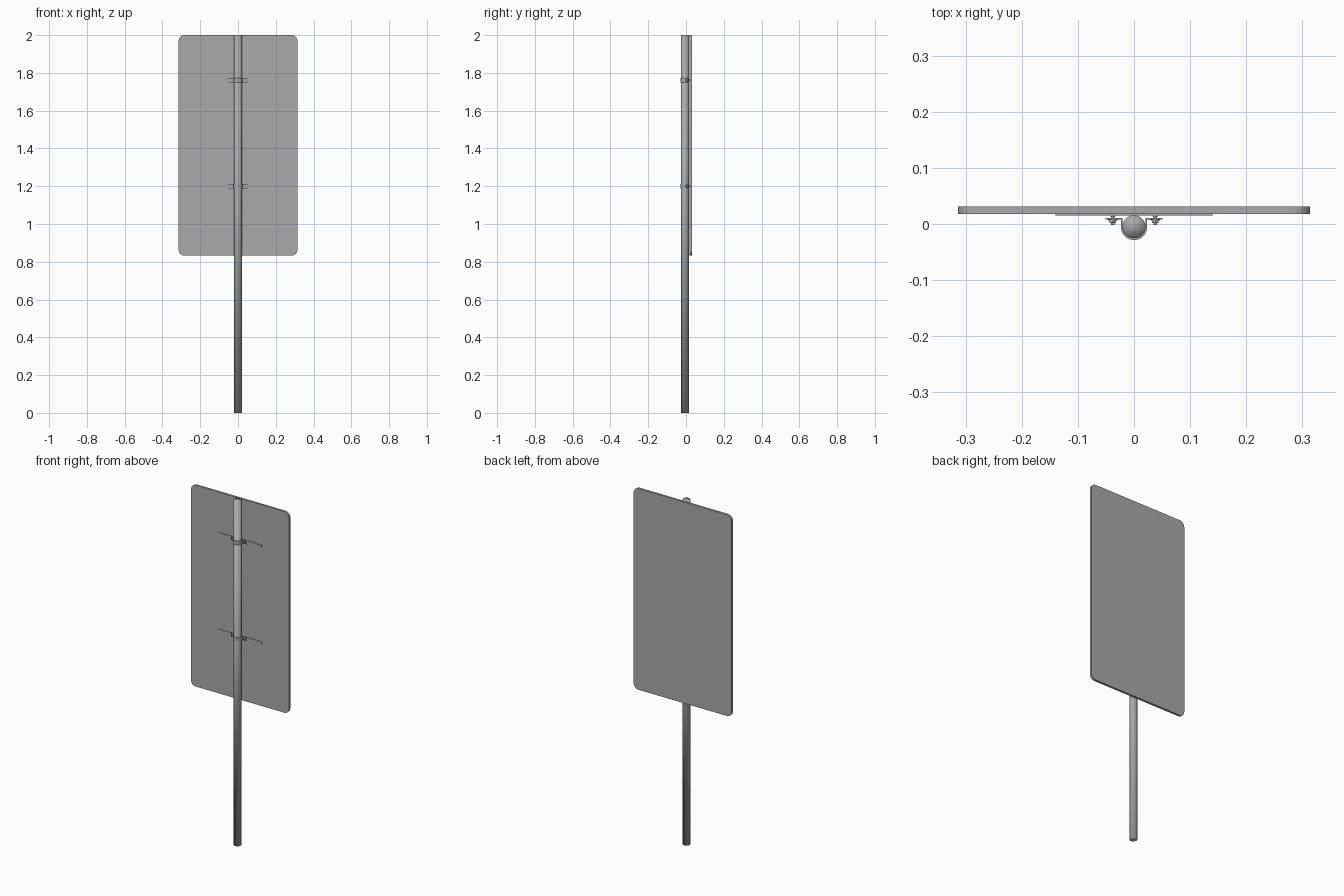
import bpy, bmesh, math
from mathutils import Matrix, Vector

cube = bpy.data.objects.get("Cube")
if cube:
    bpy.data.objects.remove(cube, do_unlink=True)


def material(name, value):
    mat = bpy.data.materials.new(name)
    mat.use_nodes = True
    colour = (value, value, value, 1)
    mat.diffuse_color = colour
    mat.node_tree.nodes["Principled BSDF"].inputs["Base Color"].default_value = colour
    return mat


STEEL = material("galvanised grey", 0.4)
POLE_Y, POLE_R = -0.005, 0.0205


def finish(name, bm, smooth=None):
    bmesh.ops.recalc_face_normals(bm, faces=bm.faces[:])
    mesh = bpy.data.meshes.new(name)
    bm.to_mesh(mesh)
    bm.free()
    mesh.materials.append(STEEL)
    obj = bpy.data.objects.new(name, mesh)
    bpy.context.collection.objects.link(obj)
    if smooth is not None:
        bpy.ops.object.select_all(action="DESELECT")
        obj.select_set(True)
        bpy.context.view_layer.objects.active = obj
        bpy.ops.object.shade_smooth_by_angle(angle=math.radians(smooth))
    return obj


def prism(name, points, depth, smooth=None):
    """Extrude a closed outline along depth."""
    bm = bmesh.new()
    face = bm.faces.new([bm.verts.new(p) for p in points])
    new = bmesh.ops.extrude_face_region(bm, geom=[face])["geom"]
    verts = [v for v in new if isinstance(v, bmesh.types.BMVert)]
    bmesh.ops.translate(bm, verts=verts, vec=depth)
    return finish(name, bm, smooth)


def box(name, low, high):
    (x0, y0, z0), (x1, y1, z1) = low, high
    outline = [(x0, y0, z0), (x1, y0, z0), (x1, y1, z0), (x0, y1, z0)]
    return prism(name, outline, Vector((0, 0, z1 - z0)))


def add_cylinder(bm, radius, centre, length, sides, axis):
    matrix = Matrix.Translation(centre)
    if axis == "Y":
        matrix = matrix @ Matrix.Rotation(math.pi / 2, 4, "X")
    bmesh.ops.create_cone(bm, cap_ends=True, segments=sides, radius1=radius,
                          radius2=radius, depth=length, matrix=matrix)


# Pole, with its shading rounded over the end caps
bm = bmesh.new()
add_cylinder(bm, POLE_R, (0, POLE_Y, 1), 2, 32, "Z")
finish("pole", bm, 180)

# Sign panel with rounded corners
half_w, low, high, corner = 0.314, 0.833, 2.0, 0.03
outline = []
for i, (sx, z) in enumerate([(1, high - corner), (-1, high - corner),
                             (-1, low + corner), (1, low + corner)]):
    for step in range(9):
        a = math.pi / 2 * (i + step / 8)
        outline.append((sx * (half_w - corner) + corner * math.cos(a), 0.018,
                        z + corner * math.sin(a)))
prism("sign_panel", outline, Vector((0, 0.013, 0)), 30)


def strap_side(radius, flange_y, sides=20):
    """One face of the strap: flange, leg, half circle, leg, flange."""
    arc = [(radius * math.cos(math.pi * i / sides),
            POLE_Y - radius * math.sin(math.pi * i / sides)) for i in range(sides + 1)]
    return [(0.051, flange_y), (radius, flange_y)] + arc + \
           [(-radius, flange_y), (-0.051, flange_y)]


# Two mounting brackets
for label, z in (("upper", 1.761), ("lower", 1.2)):
    # Back rail, a shallow channel against the panel
    box(label + "_rail", (-0.14, 0.0155, z - 0.006), (0.14, 0.018, z + 0.006))

    # Strap bent around the pole
    path = strap_side(0.0235, 0.008) + strap_side(POLE_R, 0.011)[::-1]
    prism(label + "_strap", [(x, y, z - 0.011) for x, y in path],
          Vector((0, 0, 0.022)), 30)

    # Bolts with washer and hexagon nut
    for side, sx in (("right", -1), ("left", 1)):
        bm = bmesh.new()
        x = sx * 0.038
        add_cylinder(bm, 0.003, (x, 0.008, z), 0.02, 12, "Y")
        add_cylinder(bm, 0.0085, (x, 0.0072, z), 0.0016, 16, "Y")
        add_cylinder(bm, 0.007, (x, 0.004, z), 0.005, 6, "Y")
        add_cylinder(bm, 0.006, (x, 0.0145, z), 0.003, 6, "Y")
        finish(label + "_" + side + "_bolt", bm, 35)
